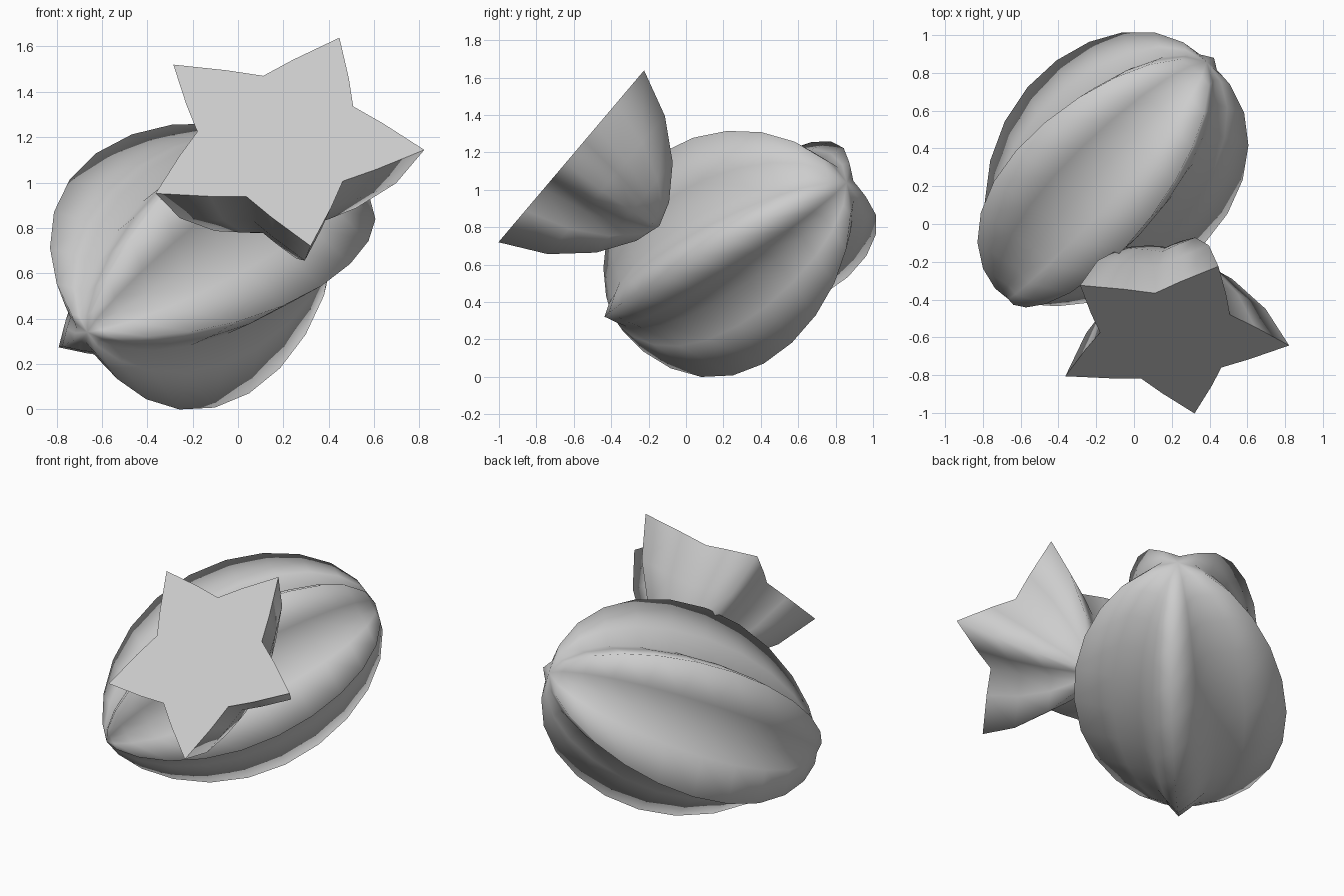
import bpy, bmesh
from math import sin, cos, asin, radians, pi
from mathutils import Vector

cube = bpy.data.objects.get("Cube")
if cube:
    bpy.data.objects.remove(cube, do_unlink=True)

# One plain grey for everything
COLOUR = (0.61, 0.61, 0.61, 1)
grey = bpy.data.materials.new("light_grey")
grey.use_nodes = True
grey.diffuse_color = COLOUR
grey.node_tree.nodes["Principled BSDF"].inputs["Base Color"].default_value = COLOUR

HALF_LENGTH = 0.89
RIDGES = 5
# Repeating star section: (angle from ridge, share of the ridge radius)
SECTION = [(0, 1.0), (17, 0.72), (36, 0.58), (55, 0.72)]
STAR = [(radians(a + 360 / RIDGES * k), s) for k in range(RIDGES) for a, s in SECTION]


def star_fruit(name, middle, axis, ridge, size, start, steps, bend):
    """Five-ridged fruit from latitude start to its narrow pole; a cut start gets a flat star face."""
    axis = Vector(axis).normalized()
    side = Vector(ridge)
    side = (side - axis * side.dot(axis)).normalized()
    other = axis.cross(side)
    middle = Vector(middle)
    bend = Vector(bend)
    whole = start <= -pi / 2 + 0.001
    bm = bmesh.new()

    def centre(lat):
        return middle + axis * HALF_LENGTH * sin(lat) + bend * cos(lat) * (1 + sin(lat))

    def ridge_radius(lat):
        return size * (1 - 0.04 * sin(lat)) * cos(lat) ** (1.15 + 0.15 * sin(lat))

    rings = []
    for i in range(1 if whole else 0, steps):
        lat = start + (pi / 2 - start) * i / steps
        rings.append([bm.verts.new(centre(lat) + (side * cos(a) + other * sin(a)) * ridge_radius(lat) * s)
                      for a, s in STAR])
    first = bm.verts.new(centre(start))
    last = bm.verts.new(centre(pi / 2))
    n = len(STAR)
    for j in range(n):
        k = (j + 1) % n
        for lower, upper in zip(rings, rings[1:]):
            bm.faces.new((lower[j], lower[k], upper[k], upper[j])).smooth = True
        bm.faces.new((rings[-1][j], rings[-1][k], last)).smooth = True
        bm.faces.new((rings[0][k], rings[0][j], first)).smooth = whole
        if not whole:
            bm.edges.get((rings[0][j], rings[0][k])).smooth = False
    bmesh.ops.recalc_face_normals(bm, faces=bm.faces)

    mesh = bpy.data.meshes.new(name)
    bm.to_mesh(mesh)
    bm.free()
    mesh.materials.append(grey)
    obj = bpy.data.objects.new(name, mesh)
    bpy.context.collection.objects.link(obj)


# Whole fruit lying tilted, narrow pole down and forward, bowed a little to the back
star_fruit("whole_fruit", (-0.14, 0.23, 0.69), (-0.589, -0.706, -0.392),
           (0.80, -0.56, -0.20), 0.66, -pi / 2, 12, (-0.024, 0.028, -0.0145))

# Cut fruit resting against it, star face turned up and forward
cut_axis = Vector((0, 0.763, -0.647))
cut_offset = 0.29
cut_up = Vector((0, 0.647, 0.763))
cut_ridge = Vector((1, 0, 0)) * cos(radians(-6)) + cut_up * sin(radians(-6))
star_fruit("cut_fruit", Vector((0.188, -0.60, 1.195)) - cut_axis * cut_offset, cut_axis,
           cut_ridge, 0.69, asin(cut_offset / HALF_LENGTH), 4, (0, 0, 0))
